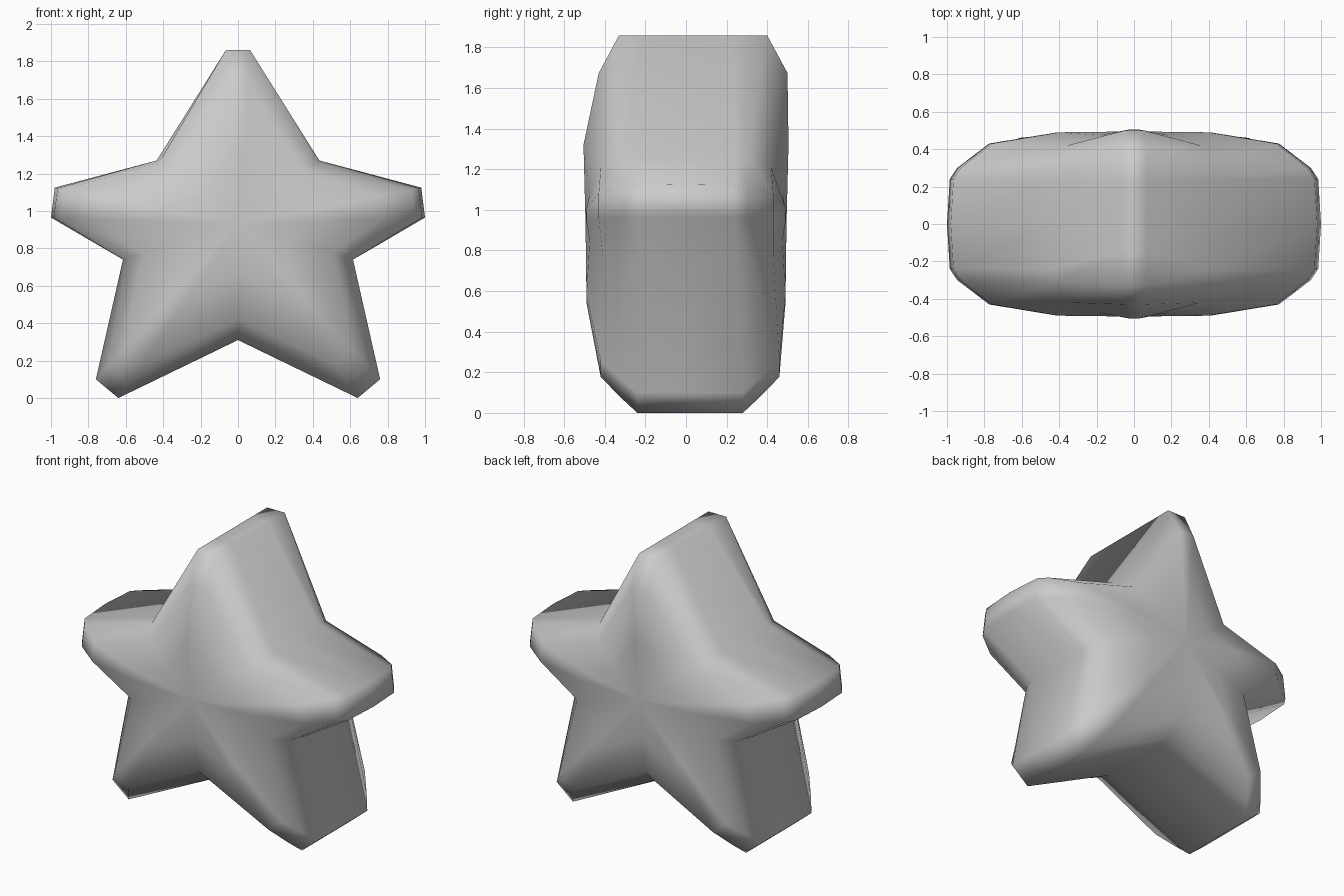
import bpy
import bmesh
from mathutils import Vector

cube = bpy.data.objects.get("Cube")
if cube:
    bpy.data.objects.remove(cube, do_unlink=True)

CENTRE = Vector((0, 0.93))

# (scale from the middle, depth) for each ring, from the rim to the face
TOP = [(1, 0.19), (1, 0.365), (0.8, 0.465), (0.42, 0.505)]
ARM = [(0.985, 0.24), (0.945, 0.30), (0.775, 0.43), (0.41, 0.49)]
FOOT = [(1, 0.26), (0.92, 0.34), (0.81, 0.44), (0.42, 0.49)]
NOTCH = [(1, 0.24), (0.97, 0.31), (0.82, 0.42), (0.42, 0.475)]

# Half outline: x, z, section, backward lean
half = [
    (0.065, 1.86, TOP, 0.035),
    (0.435, 1.27, NOTCH, 0),
    (0.98, 1.125, ARM, 0),
    (1.0, 0.965, ARM, 0),
    (0.615, 0.74, NOTCH, 0.01),
    (0.76, 0.10, FOOT, 0.02),
    (0.64, 0.0, FOOT, 0.02),
]
outline = half + [(0, 0.31, NOTCH, 0.01)]
outline += [(-x, z, section, lean) for x, z, section, lean in reversed(half)]

bm = bmesh.new()


def ring(level, side):
    """One loop of the star at a given level on the front (-1) or back (1)."""
    verts = []
    for x, z, section, lean in outline:
        scale, depth = (1, 0) if level is None else section[level]
        p = CENTRE + (Vector((x, z)) - CENTRE) * scale
        shift = lean if level is not None and level < 3 else 0
        verts.append(bm.verts.new((p.x, side * depth + shift, p.y)))
    return verts


# Rings from the front face through the rim to the back face
rings = [ring(i, -1) for i in (3, 2, 1, 0)]
rings.append(ring(None, 1))
rings += [ring(i, 1) for i in range(4)]
count = len(outline)
for a, b in zip(rings, rings[1:]):
    for i in range(count):
        j = (i + 1) % count
        bm.faces.new((a[i], a[j], b[j], b[i]))

# Gently domed middles
for loop, side in ((rings[0], -1), (rings[-1], 1)):
    middle = bm.verts.new((0, side * 0.495, CENTRE.y))
    for i in range(count):
        bm.faces.new((loop[i], loop[(i + 1) % count], middle))

bmesh.ops.recalc_face_normals(bm, faces=bm.faces)
mesh = bpy.data.meshes.new("star")
bm.to_mesh(mesh)
bm.free()
star = bpy.data.objects.new("star", mesh)
bpy.context.collection.objects.link(star)

# Plain grey surface
grey = bpy.data.materials.new("light_grey")
grey.use_nodes = True
colour = (0.6, 0.6, 0.6, 1)
grey.diffuse_color = colour
grey.node_tree.nodes["Principled BSDF"].inputs["Base Color"].default_value = colour
mesh.materials.append(grey)

# Soft shading, with crisp corners only at the sharpest turns
bpy.ops.object.select_all(action="DESELECT")
star.select_set(True)
bpy.context.view_layer.objects.active = star
bpy.ops.object.shade_smooth_by_angle(angle=1.4)
